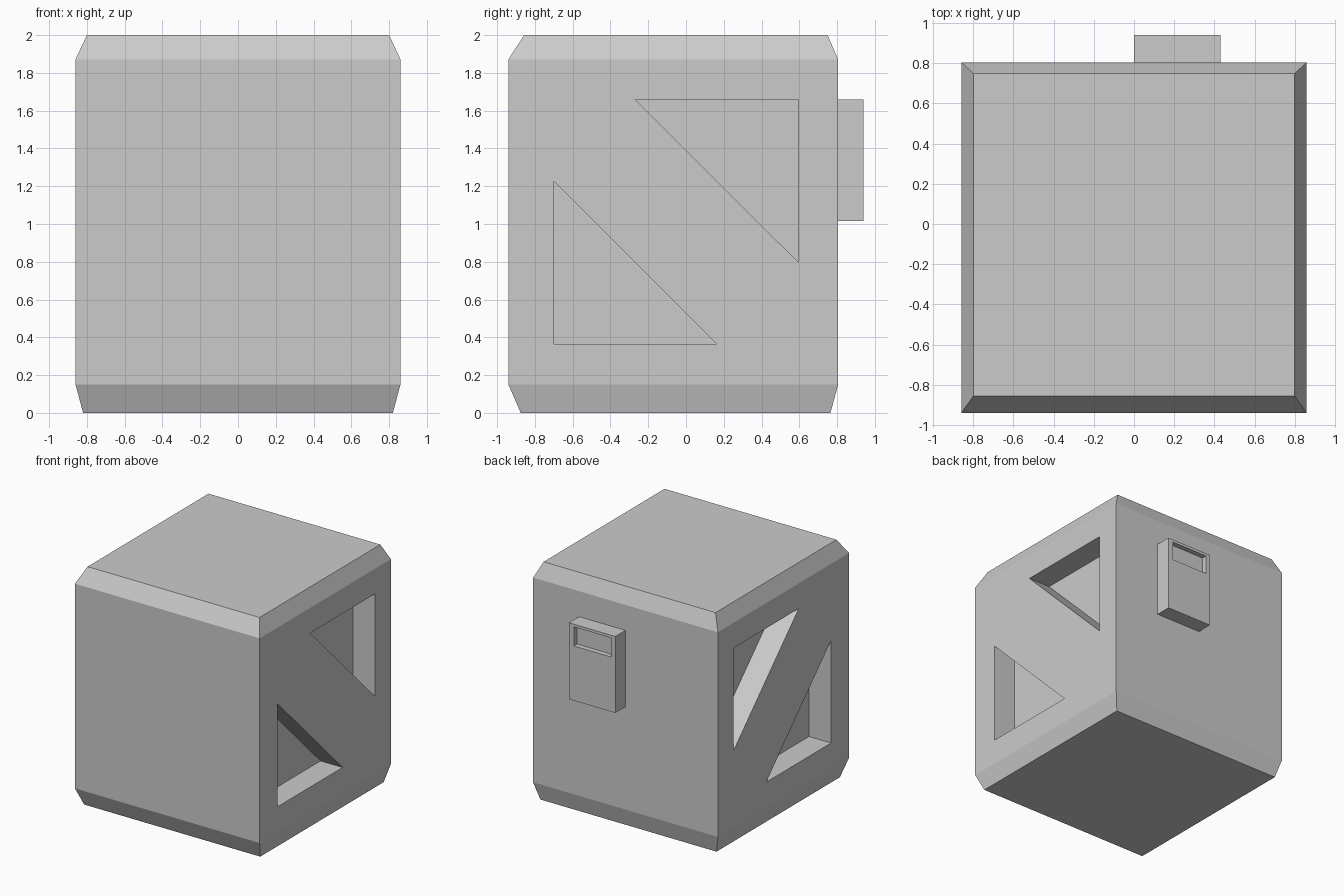
import bpy
import bmesh

if "Cube" in bpy.data.objects:
    bpy.data.objects.remove(bpy.data.objects["Cube"])


def loft(name, rings):
    """Solid skinned through matching closed rings of points."""
    bm = bmesh.new()
    loops = [[bm.verts.new(p) for p in ring] for ring in rings]
    n = len(loops[0])
    for a, b in zip(loops, loops[1:]):
        for i in range(n):
            j = (i + 1) % n
            bm.faces.new((a[i], a[j], b[j], b[i]))
    bm.faces.new(loops[0][::-1])
    bm.faces.new(loops[-1])
    bmesh.ops.recalc_face_normals(bm, faces=bm.faces)
    mesh = bpy.data.meshes.new(name)
    bm.to_mesh(mesh)
    bm.free()
    ob = bpy.data.objects.new(name, mesh)
    bpy.context.collection.objects.link(ob)
    return ob


def rect(x0, x1, y0, y1, z):
    return [(x0, y0, z), (x1, y0, z), (x1, y1, z), (x0, y1, z)]


def box(name, x0, x1, y0, y1, z0, z1):
    return loft(name, [rect(x0, x1, y0, y1, z) for z in (z0, z1)])


def cut(target, cutter):
    mod = target.modifiers.new("cut", 'BOOLEAN')
    mod.operation = 'DIFFERENCE'
    mod.solver = 'EXACT'
    mod.object = cutter
    bpy.context.view_layer.objects.active = target
    bpy.ops.object.modifier_apply(modifier=mod.name)
    bpy.data.objects.remove(cutter)


# Crate body with chamfered top and bottom rims
body = loft("crate_body", [
    rect(-0.82, 0.82, -0.875, 0.765, 0.0),
    rect(-0.86, 0.86, -0.94, 0.805, 0.15),
    rect(-0.86, 0.86, -0.94, 0.805, 1.872),
    rect(-0.80, 0.80, -0.857, 0.75, 2.0),
])

# Triangular recesses on both sides, leaving a diagonal brace
triangles = [
    [(-0.27, 1.66), (0.595, 1.66), (0.595, 0.797)],
    [(-0.70, 1.228), (-0.70, 0.365), (0.162, 0.365)],
]
for side in (-1, 1):
    for tri in triangles:
        cutter = loft("recess_cutter",
                      [[(side * x, y, z) for y, z in tri] for x in (0.655, 1.0)])
        cut(body, cutter)

# Control box on the back with a shallow display window
panel = box("control_box", 0.0, 0.43, 0.805, 0.94, 1.015, 1.658)
cut(panel, box("window_cutter", 0.04, 0.385, 0.897, 1.0, 1.475, 1.635))
